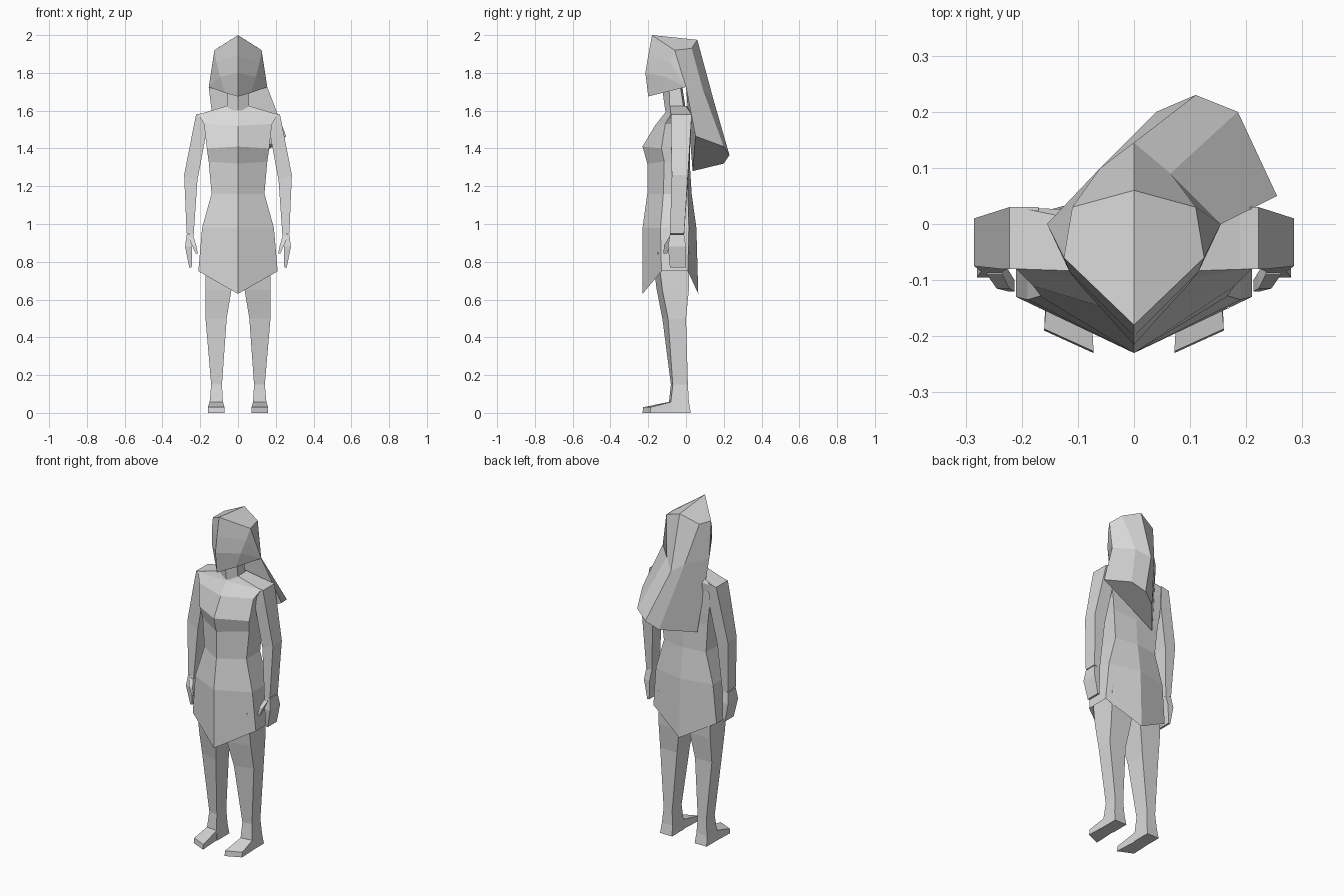
import bpy, bmesh

if "Cube" in bpy.data.objects:
    bpy.data.objects.remove(bpy.data.objects["Cube"])

grey = bpy.data.materials.new("plain_grey")
grey.diffuse_color = (0.7, 0.7, 0.7, 1)
grey.use_nodes = True
grey.node_tree.nodes["Principled BSDF"].inputs["Base Color"].default_value = grey.diffuse_color


def make(name, verts, faces):
    """Flat-shaded mesh object with consistent outward normals."""
    bm = bmesh.new()
    vs = [bm.verts.new(v) for v in verts]
    for f in faces:
        bm.faces.new([vs[i] for i in f])
    bmesh.ops.recalc_face_normals(bm, faces=bm.faces)
    me = bpy.data.meshes.new(name)
    bm.to_mesh(me)
    bm.free()
    me.materials.append(grey)
    ob = bpy.data.objects.new(name, me)
    bpy.context.collection.objects.link(ob)
    return ob


def loft(name, rings, cap_start=True, cap_end=True):
    """Skin a list of closed rings with the same point count."""
    n = len(rings[0])
    verts = [p for r in rings for p in r]
    faces = [(k*n + i, k*n + (i+1) % n, (k+1)*n + (i+1) % n, (k+1)*n + i)
             for k in range(len(rings)-1) for i in range(n)]
    if cap_start:
        faces.append(tuple(range(n)))
    if cap_end:
        faces.append(tuple(range(len(verts)-n, len(verts))))
    return make(name, verts, faces)


def box_ring(s, xi, xo, yf, yb, zi, zo=None, skew=0):
    """Four-cornered limb section; s picks the side, skew pushes the outer front back."""
    zo = zi if zo is None else zo
    return [(s*xi, yf, zi), (s*xo, yf+skew, zo), (s*xo, yb, zo), (s*xi, yb, zi)]


def body_ring(x, yf, ysf, ysb, yb, zs, zf, zb):
    """Six-sided body section with a centre ridge front and back."""
    return [(0, yf, zf), (x, ysf, zs), (x, ysb, zs),
            (0, yb, zb), (-x, ysb, zs), (-x, ysf, zs)]


# Dress and torso, pointed hem to neck base
loft("dress_body", [body_ring(*r) for r in (
    (.21, -.23, -.13, .01, .065, .75, .63, .63),
    (.19, -.23, -.135, .015, .055, .98, .98, .98),
    (.14, -.205, -.12, .01, .03, 1.16, 1.16, 1.16),
    (.155, -.205, -.115, .015, .02, 1.33, 1.32, 1.32),
    (.165, -.23, -.13, .02, .02, 1.40, 1.41, 1.41),
    (.18, -.165, -.11, .02, .02, 1.53, 1.52, 1.53),
    (.21, -.11, -.08, .03, .02, 1.58, 1.59, 1.58),
    (.06, -.10, -.085, .0, .005, 1.625, 1.61, 1.625))],
    cap_start=False)

# Neck
loft("neck", [body_ring(.06, -.11, -.085, -.01, 0, 1.60, 1.60, 1.60),
              body_ring(.055, -.125, -.09, -.03, -.02, 1.73, 1.71, 1.73)])

# Head: centre profile, face sides and rear hairline
centre = [(0, -.18, 2.0), (0, -.20, 1.89), (0, -.215, 1.80), (0, -.20, 1.675)]
side = [(.125, -.06, 1.92), (.115, -.085, 1.86), (.095, -.11, 1.78),
        (.07, -.12, 1.695), (.155, 0, 1.725)]
verts = centre + side + [(-x, y, z) for x, y, z in side]
faces = [(3, 7, 8, 13, 12)]
for o in (4, 9):
    faces += [(i, i+1, o+i+1, o+i) for i in range(3)]
    faces += [(o+i, o+i+1, o+4) for i in range(3)]
make("head", verts, faces)

# Hair: crown plates, then a tail swept back and to one side
crown = [(-.125, -.06, 1.92), (-.11, .03, 1.93), (0, .06, 1.975),
         (.11, .03, 1.93), (.125, -.06, 1.92)]
nape = [(-.155, 0, 1.725), (-.06, .10, 1.70), (0, .145, 1.66),
        (.065, .09, 1.71), (.155, 0, 1.725)]
tips = [(-.10, .035, 1.28), (.04, .20, 1.32), (.11, .23, 1.365),
        (.185, .20, 1.41), (.255, .05, 1.465)]
strips = [(k+i, k+i+1, k+i+6, k+i+5) for k in (0, 5) for i in range(4)]
make("hair", crown + nape + tips + [(0, -.18, 2.0)],
     strips + [(15, 0, 1, 2), (15, 2, 3, 4),
               (5, 9, 14, 10), (10, 11, 12, 13, 14)])

for s, label in ((-1, "right"), (1, "left")):
    # Small ear
    loft(label + "_ear", [box_ring(s, .075, .10, -.09, -.075, 1.765),
                          box_ring(s, .075, .10, -.09, -.075, 1.795)])
    # Arm, shoulder to wrist
    loft(label + "_arm", [
        box_ring(s, .17, .222, -.08, .03, 1.59, 1.58),
        box_ring(s, .172, .238, -.08, .025, 1.46, 1.50),
        box_ring(s, .215, .285, -.075, .01, 1.23, 1.26),
        box_ring(s, .235, .272, -.085, -.01, .94, .95)])
    # Flat hand with thumb
    loft(label + "_hand", [
        box_ring(s, .235, .272, -.085, -.01, .945),
        box_ring(s, .243, .28, -.095, 0, .88),
        box_ring(s, .245, .258, -.085, 0, .77)])
    loft(label + "_thumb", [
        box_ring(s, .235, .262, -.09, -.06, .93),
        box_ring(s, .222, .245, -.115, -.085, .89),
        box_ring(s, .213, .225, -.12, -.10, .845)])
    # Leg, hidden top to heel
    loft(label + "_leg", [
        box_ring(s, .005, .17, -.18, .02, .85, skew=.03),
        box_ring(s, .035, .172, -.155, .015, .65, skew=.03),
        box_ring(s, .06, .172, -.125, 0, .50, skew=.03),
        box_ring(s, .085, .142, -.08, .01, .15, skew=.01),
        box_ring(s, .08, .15, -.09, .015, .06, skew=.01),
        box_ring(s, .075, .155, -.09, .025, 0, skew=.01)])
    # Wedge-shaped foot with a slanted toe
    loft(label + "_foot", [
        [(s*.08, -.08, 0), (s*.155, -.07, 0),
         (s*.15, -.07, .06), (s*.08, -.08, .06)],
        [(s*.072, -.23, 0), (s*.16, -.19, 0),
         (s*.16, -.187, .03), (s*.072, -.227, .03)]])
